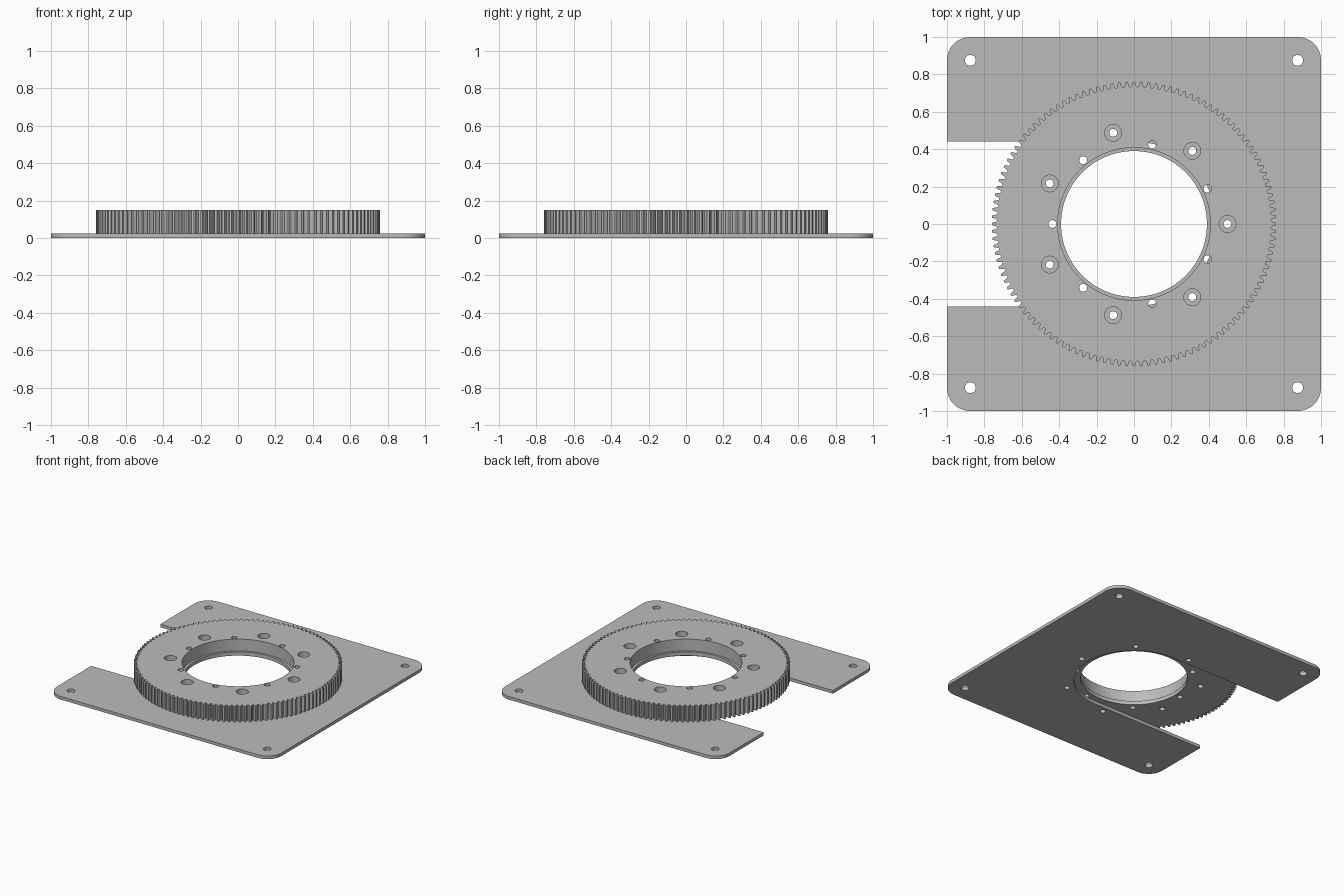
import bpy, bmesh
from math import cos, sin, pi, tau, radians

if "Cube" in bpy.data.objects:
    bpy.data.objects.remove(bpy.data.objects["Cube"])

GREY = (0.5, 0.5, 0.5, 1)
grey = bpy.data.materials.new("plain grey")
grey.use_nodes = True
grey.diffuse_color = GREY
grey.node_tree.nodes["Principled BSDF"].inputs["Base Color"].default_value = GREY

PLATE_TOP, GEAR_TOP = 0.025, 0.15
SLOT = 0.44            # half width of the slot and radius of its round end
BOLTS, TEETH = 7, 120


def polar(r, a):
    return r * cos(a), r * sin(a)


def arc(cx, cy, r, start, end, n):
    angles = [radians(start + (end - start) * i / n) for i in range(n + 1)]
    return [(cx + r * cos(a), cy + r * sin(a)) for a in angles]


def make_object(name, bm):
    bmesh.ops.recalc_face_normals(bm, faces=bm.faces)
    mesh = bpy.data.meshes.new(name)
    bm.to_mesh(mesh)
    bm.free()
    mesh.materials.append(grey)
    obj = bpy.data.objects.new(name, mesh)
    bpy.context.scene.collection.objects.link(obj)
    return obj


def slab(name, outline, z0, z1):
    """Extrude a flat outline from z0 to z1."""
    bm = bmesh.new()
    face = bm.faces.new([bm.verts.new((x, y, z0)) for x, y in outline])
    top = bmesh.ops.extrude_face_region(bm, geom=[face])["geom"]
    verts = [v for v in top if isinstance(v, bmesh.types.BMVert)]
    bmesh.ops.translate(bm, verts=verts, vec=(0, 0, z1 - z0))
    return make_object(name, bm)


def add_drill(bm, x, y, profile, n=32):
    """Add a stepped round cutter given as (radius, height) pairs."""
    rings = [[bm.verts.new((px, py, z)) for px, py in arc(x, y, r, 0, 360 - 360 / n, n - 1)]
             for r, z in profile]
    for low, high in zip(rings, rings[1:]):
        for i in range(n):
            j = (i + 1) % n
            bm.faces.new((low[i], low[j], high[j], high[i]))
    bm.faces.new(rings[0][::-1])
    bm.faces.new(rings[-1])


def cut(obj, bm):
    """Subtract the drills and bake the result into the part."""
    cutter = make_object("cutter", bm)
    cutter.hide_render = True
    mod = obj.modifiers.new("holes", "BOOLEAN")
    mod.operation, mod.solver, mod.object = "DIFFERENCE", "EXACT", cutter
    graph = bpy.context.evaluated_depsgraph_get()
    mesh = bpy.data.meshes.new_from_object(obj.evaluated_get(graph))
    obj.modifiers.clear()
    obj.data = mesh
    bpy.data.objects.remove(cutter)


def smooth(obj):
    bpy.ops.object.select_all(action="DESELECT")
    obj.select_set(True)
    bpy.context.view_layer.objects.active = obj
    bpy.ops.object.shade_smooth_by_angle(angle=radians(25))


# Base plate: rounded square with a round-ended slot open to the left edge
R = 0.125
C = 1 - R
outline = [(-1, -SLOT)]
for cx, cy, start in ((-C, -C, 180), (C, -C, 270), (C, C, 0), (-C, C, 90)):
    outline += arc(cx, cy, R, start, start + 90, 12)
outline += [(-1, SLOT)] + arc(0, 0, SLOT, 90, -90, 64)
plate = slab("base_plate", outline, 0, PLATE_TOP)

drills = bmesh.new()
for x in (-C, C):
    for y in (-C, C):
        add_drill(drills, x, y, [(0.029, -0.1), (0.029, 0.1)])
for i in range(BOLTS):
    add_drill(drills, *polar(0.5, tau * i / BOLTS), [(0.021, -0.1), (0.021, 0.1)])
cut(plate, drills)
smooth(plate)

# Ring gear: tooth profile as (fraction of pitch, radius)
tooth = [(-0.40, 0.733), (-0.31, 0.738), (-0.25, 0.746), (-0.15, 0.76),
         (0.15, 0.76), (0.25, 0.746), (0.31, 0.738), (0.40, 0.733)]
outline = [polar(r, tau * (i + f) / TEETH) for i in range(TEETH) for f, r in tooth]
gear = slab("ring_gear", outline, PLATE_TOP, GEAR_TOP)

drills = bmesh.new()
# central bore with a narrow lip at the bottom
add_drill(drills, 0, 0, [(0.39, -0.1), (0.39, 0.055), (0.408, 0.055), (0.408, 0.3)], 128)
for i in range(BOLTS):
    a = tau * i / BOLTS
    # counterbored bolt hole, and a plain pin hole half a step further on
    add_drill(drills, *polar(0.5, a), [(0.021, -0.1), (0.021, 0.08), (0.045, 0.08), (0.045, 0.3)])
    add_drill(drills, *polar(0.436, a + pi / BOLTS), [(0.021, -0.1), (0.021, 0.3)])
cut(gear, drills)
smooth(gear)
